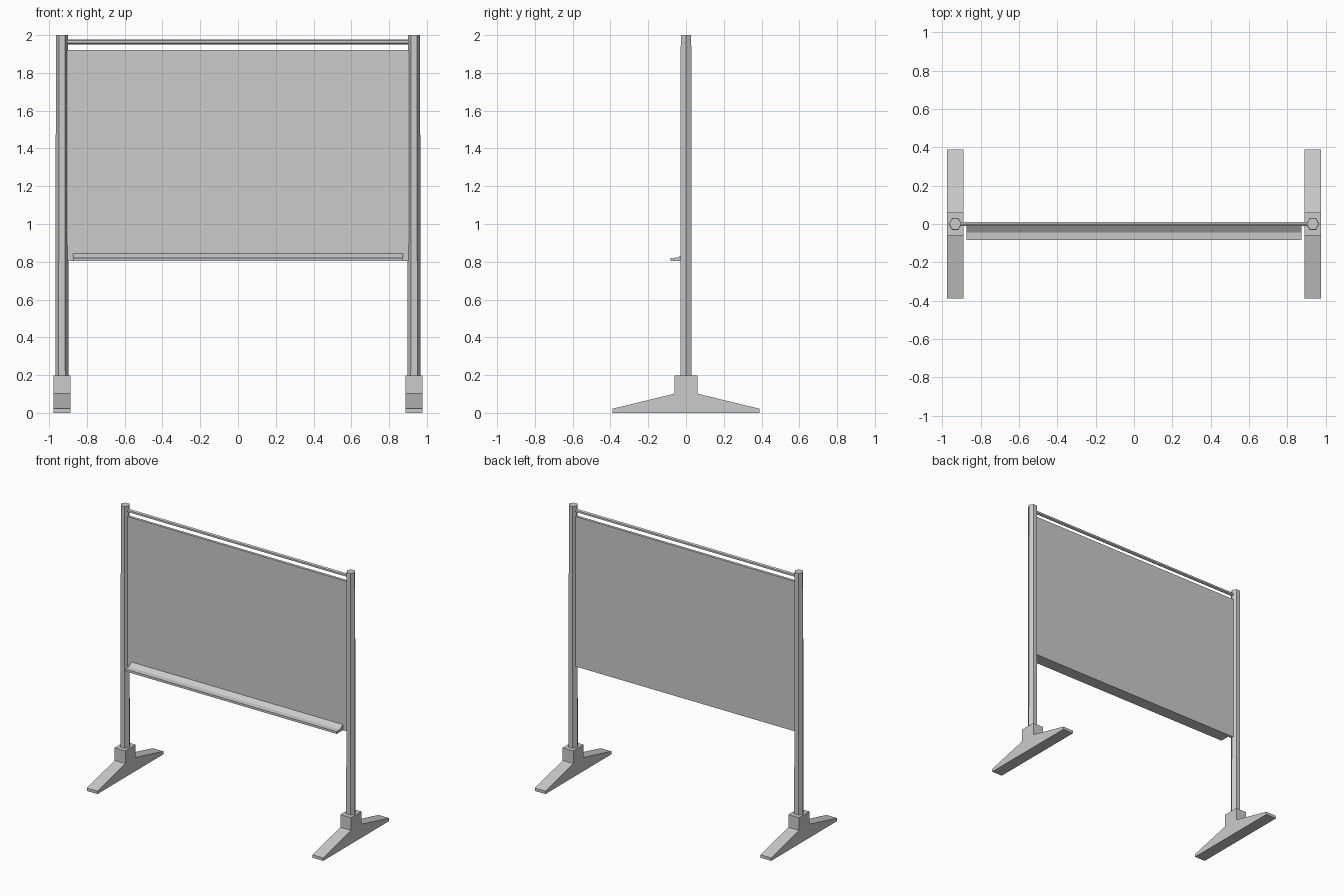
import bpy, bmesh, math
from mathutils import Matrix

if "Cube" in bpy.data.objects:
    bpy.data.objects.remove(bpy.data.objects["Cube"])

POST_X = 0.932


def finish(name, bm):
    bmesh.ops.recalc_face_normals(bm, faces=bm.faces)
    mesh = bpy.data.meshes.new(name)
    bm.to_mesh(mesh)
    bm.free()
    obj = bpy.data.objects.new(name, mesh)
    bpy.context.collection.objects.link(obj)
    return obj


def extrude_x(name, profile, x0, x1):
    """Extrude a (y, z) profile from x0 to x1."""
    bm = bmesh.new()
    face = bm.faces.new([bm.verts.new((x0, y, z)) for y, z in profile])
    ext = bmesh.ops.extrude_face_region(bm, geom=[face])
    verts = [v for v in ext["geom"] if isinstance(v, bmesh.types.BMVert)]
    bmesh.ops.translate(bm, verts=verts, vec=(x1 - x0, 0, 0))
    return finish(name, bm)


def hex_bar(name, r0, r1, length, matrix):
    bm = bmesh.new()
    bmesh.ops.create_cone(bm, cap_ends=True, segments=6, radius1=r0,
                          radius2=r1, depth=length)
    # put corners on the local x axis
    if max(v.co.x for v in bm.verts) < max(r0, r1) * 0.99:
        bm.transform(Matrix.Rotation(math.radians(30), 4, 'Z'))
    bm.transform(matrix)
    return finish(name, bm)


# Foot outline: flat base, sloping toes and a square socket
half = [(0.389, 0.0), (0.389, 0.022), (0.061, 0.102), (0.061, 0.197)]
foot = half + [(-y, z) for y, z in reversed(half)]

for side, label in ((-1, "left"), (1, "right")):
    cx = side * POST_X
    extrude_x(label + "_foot", foot, cx - 0.044, cx + 0.044)
    hex_bar(label + "_post", 0.035, 0.032, 1.85,
            Matrix.Translation((cx, 0, 1.075)))

# Board panel
extrude_x("board", [(-0.01, 0.803), (0.01, 0.803), (0.01, 1.922), (-0.01, 1.922)],
          -0.91, 0.91)

# Pen tray with sloped back
extrude_x("tray", [(-0.005, 0.803), (-0.083, 0.803), (-0.083, 0.82),
                   (-0.045, 0.822), (-0.01, 0.845), (-0.005, 0.845)],
          -0.873, 0.873)

# Top rail
hex_bar("top_rail", 0.013, 0.013, 1.83,
        Matrix.Translation((0, 0, 1.964)) @ Matrix.Rotation(math.pi / 2, 4, 'Y'))
